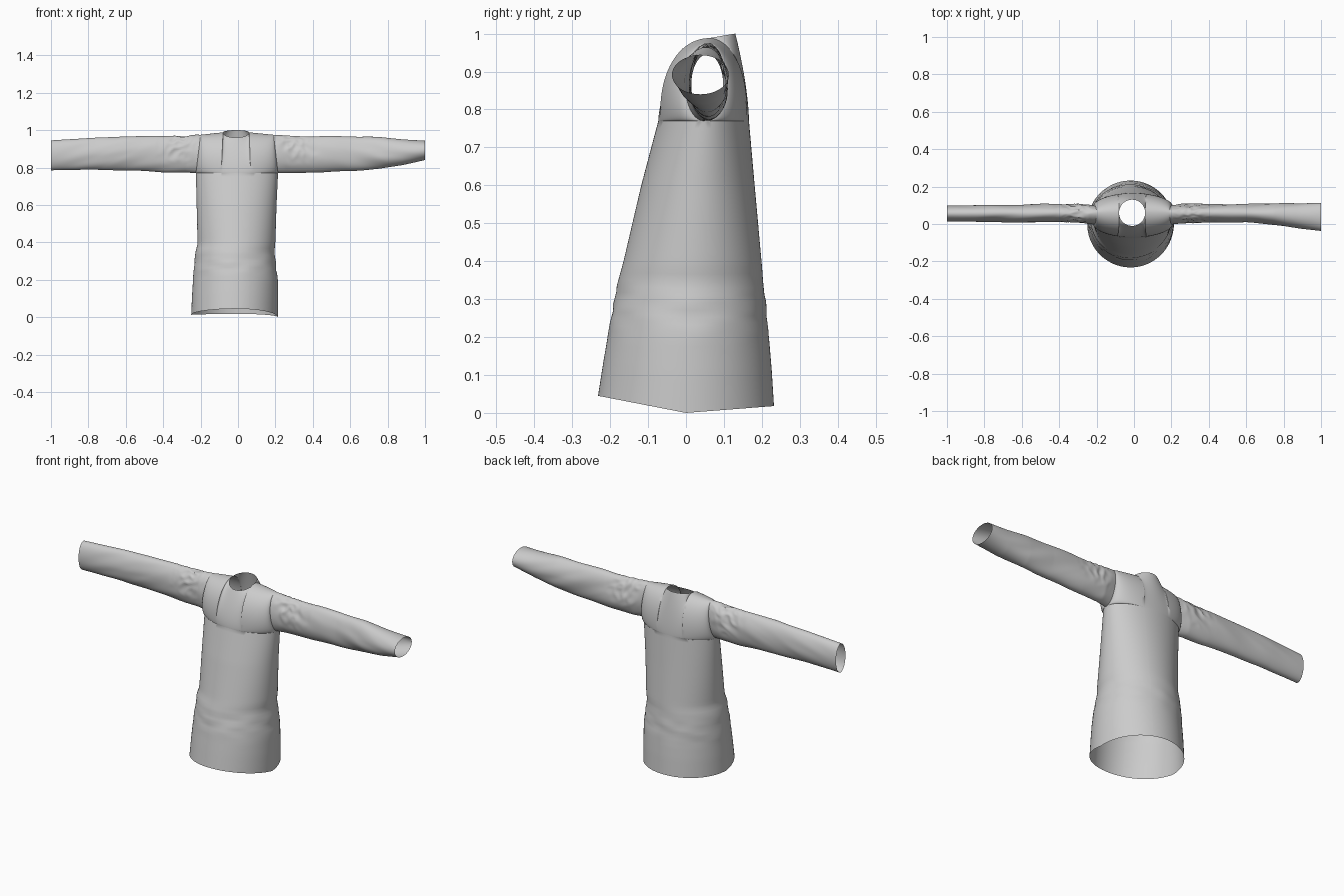
import bpy, bmesh
from math import sin, cos, pi, sqrt, radians
from mathutils import Vector, noise

if "Cube" in bpy.data.objects:
    bpy.data.objects.remove(bpy.data.objects["Cube"])

# torso silhouette: z, left x, right x, front y, back y
TORSO = [(0, -.25, .213, -.232, .232), (.1, -.246, .214, -.218, .226),
         (.2, -.24, .213, -.203, .218), (.35, -.227, .194, -.177, .203),
         (.39, -.216, .199, -.167, .2), (.6, -.221, .206, -.118, .181),
         (.77, -.225, .214, -.073, .166)]
# sleeves: distance from centre, top z, bottom z, front y, back y
LEFT = [(.2, .975, .77, .0, .11), (.4, .97, .776, .01, .107), (.6, .966, .785, .008, .104),
        (.8, .957, .789, .011, .102), (1, .945, .785, .014, .098)]
RIGHT = [(.2, .975, .77, .0, .11), (.4, .966, .772, .008, .107), (.6, .968, .781, .008, .106),
         (.75, .962, .793, -.004, .11), (.88, .951, .813, -.022, .111), (1, .943, .84, -.037, .113)]
ARM_Z, NECK_Y, NECK_R = .77, .06, .07
N_T = 36                       # rows from underarm to shoulder


def table(rows, v):
    for a, b in zip(rows, rows[1:]):
        if v <= b[0]:
            k = max(0, (v - a[0]) / (b[0] - a[0]))
            return [p + (q - p) * k for p, q in zip(a[1:], b[1:])]
    return rows[-1][1:]


def clamp(v):
    return max(0, min(1, v))


# torso columns: u = -1..1 across the chest, phi set inside the neck opening
NL, NR = -.385, .333
COLS = []
for i in range(14):
    COLS.append((-1 + (1 + NL) * (1 - cos(pi / 2 * i / 14)), None))
for i in range(25):
    p = pi - pi * i / 24
    COLS.append(((NL + NR) / 2 + (NR - NL) / 2 * cos(p), p))
for i in range(13, -1, -1):
    COLS.append((1 - (1 - NR) * (1 - cos(pi / 2 * i / 14)), None))


def lower(u, z, side):
    """Point below the underarm; side -1 front, 1 back."""
    l, r, f, b = table(TORSO, z)
    s = sqrt(max(0, 1 - u * u))
    x = (l + r) / 2 + (r - l) / 2 * u
    y = (f + b) / 2 + side * (b - f) / 2 * s
    hem = max(0, .012 * -u) * (1 - s) + (.045 if side < 0 else .018) * s
    fold = .006 * clamp(1 - abs(z - .27) / .1) * noise.noise(Vector((x * 9, y * 9, z * 30)))
    return Vector((x + fold * u, y + side * fold * s, z + hem * (1 - clamp(z / .4))))


def yoke(u, phi, t, side):
    """Point between the underarm level and the shoulder seam or neckline."""
    tz = (1 - cos(pi * t)) / 2
    base = lower(u, ARM_Z, side)
    x = base.x + (-.005 + .195 * u - base.x) * tz
    if phi is None:
        edge = clamp((u - NR) / (1 - NR)) if u > 0 else clamp((NL - u) / (1 + NL))
        top_y, top_z, k = NECK_Y, .988 - .013 * edge, 0
    else:
        k = sin(phi)
        top_y = NECK_Y + side * NECK_R * k
        top_z = .988 + (.012 if side > 0 else -.028) * k
    s = sqrt(max(0, 1 - u * u))
    g = k * (1 - tz ** 1.6) + (1 - k) * sqrt(max(0, 1 - tz ** 2.4))
    y = top_y + (base.y - top_y) * g + side * .05 * sin(pi * t) * (1 - s)
    return Vector((x, y, ARM_Z + (top_z - ARM_Z) * tz))


def surface(name, grids):
    bm = bmesh.new()
    for g in grids:
        vs = [[bm.verts.new(p) for p in row] for row in g]
        for a, b in zip(vs, vs[1:]):
            for i in range(len(a) - 1):
                bm.faces.new((a[i], a[i + 1], b[i + 1], b[i]))
    bmesh.ops.remove_doubles(bm, verts=bm.verts, dist=.0003)
    bmesh.ops.recalc_face_normals(bm, faces=bm.faces)
    me = bpy.data.meshes.new(name)
    bm.to_mesh(me)
    bm.free()
    ob = bpy.data.objects.new(name, me)
    bpy.context.collection.objects.link(ob)
    bpy.context.view_layer.objects.active = ob
    ob.select_set(True)
    bpy.ops.object.shade_smooth_by_angle(angle=radians(50))
    ob.select_set(False)


# torso: front and back panels, open at hem, neck and armholes
panels = []
for side in (-1, 1):
    rows = [[lower(u, ARM_Z * i / 40, side) for u, p in COLS] for i in range(40)]
    rows += [[yoke(u, p, j / N_T, side) for u, p in COLS] for j in range(N_T + 1)]
    panels.append(rows)
surface("torso", panels)


def sleeve(name, rows, sx):
    """Open tube growing out of the armhole, crumpled near the shoulder."""
    loop = [(-1, j / N_T) for j in range(N_T + 1)] + [(1, j / N_T) for j in range(N_T - 1, -1, -1)]
    grid = []
    for i in range(111):
        k = i / 110
        ring = []
        for side, t in loop:
            start = yoke(sx, None, t, side)
            ax = abs(start.x) + (1 - abs(start.x)) * k
            top, bot, f, b = table(rows, ax)
            ny, nz = side * sin(pi * t), -cos(pi * t)
            # fine crumples by the shoulder, long soft folds further out
            crumple = clamp(1 - abs(ax - .3) / .14) * clamp(.6 + nz)
            q = Vector((ax * 22, ny * 1.6 + sx * 5, nz * 2.2 + ax * 8))
            d = -.009 * crumple * abs(noise.noise(q)) * 2
            q = Vector((ax * 7 + nz * 1.2, ny * .8, nz + sx * 3))
            d += .006 * noise.noise(q) * clamp((1 - ax) * 4)
            p = Vector((sx * ax, (f + b) / 2 + ny * ((b - f) / 2 + d),
                        (top + bot) / 2 + nz * ((top - bot) / 2 + d * .6)))
            m = clamp(k / .07)
            ring.append(Vector((p.x, start.y + (p.y - start.y) * m, start.z + (p.z - start.z) * m)))
        grid.append(ring)
    surface(name, [grid])


sleeve("left_sleeve", LEFT, -1)
sleeve("right_sleeve", RIGHT, 1)
